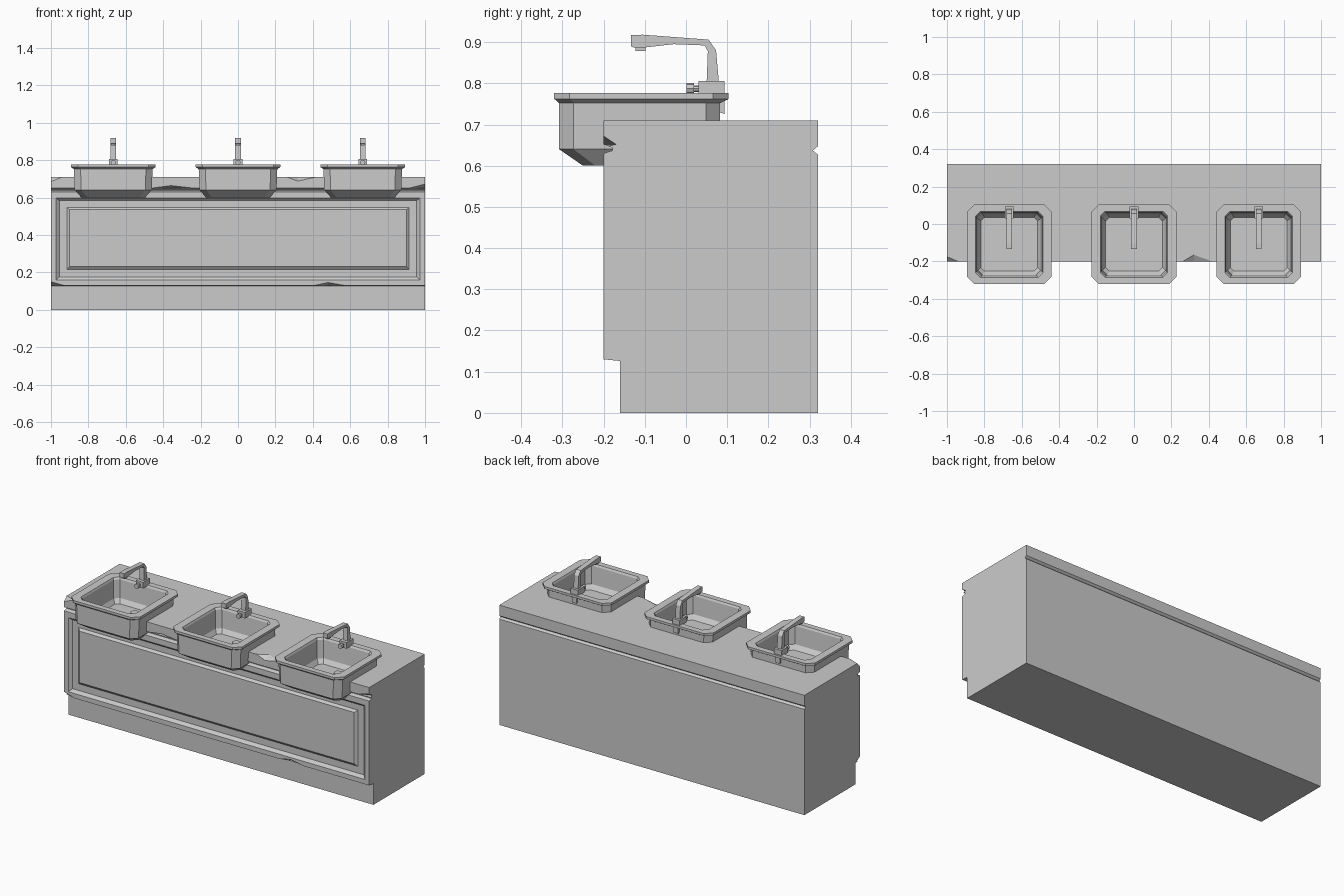
import bpy, bmesh
from mathutils import Vector

if "Cube" in bpy.data.objects:
    bpy.data.objects.remove(bpy.data.objects["Cube"])


def make(name, bm):
    bmesh.ops.recalc_face_normals(bm, faces=bm.faces)
    me = bpy.data.meshes.new(name)
    bm.to_mesh(me)
    bm.free()
    ob = bpy.data.objects.new(name, me)
    bpy.context.collection.objects.link(ob)
    return ob


def loft(name, rings):
    """Skin a list of equal-length point rings and cap both ends."""
    bm = bmesh.new()
    vs = [[bm.verts.new(p) for p in r] for r in rings]
    n = len(vs[0])
    for a, b in zip(vs, vs[1:]):
        for i in range(n):
            j = (i + 1) % n
            bm.faces.new((a[i], a[j], b[j], b[i]))
    bm.faces.new(vs[0])
    bm.faces.new(vs[-1])
    return make(name, bm)


def extrude_yz(name, pts, x0, x1):
    return loft(name, [[(x, y, z) for y, z in pts] for x in (x0, x1)])


def box(name, x0, x1, y0, y1, z0, z1):
    return extrude_yz(name, [(y0, z0), (y1, z0), (y1, z1), (y0, z1)], x0, x1)


def cylinder(name, centre, r, depth, axis, sides=8):
    bm = bmesh.new()
    bmesh.ops.create_cone(bm, cap_ends=True, segments=sides, radius1=r, radius2=r, depth=depth)
    q = Vector((0, 0, 1)).rotation_difference(Vector(axis))
    for v in bm.verts:
        v.co = q @ v.co + Vector(centre)
    return make(name, bm)


def octagon(cx, hx, y0, y1, c, z):
    """Rectangle with chamfered corners."""
    return [(cx + x, y, z) for x, y in (
        (-hx + c, y0), (hx - c, y0), (hx, y0 + c), (hx, y1 - c),
        (hx - c, y1), (-hx + c, y1), (-hx, y1 - c), (-hx, y0 + c))]


def cut(ob, cutter):
    mod = ob.modifiers.new("cut", 'BOOLEAN')
    mod.operation, mod.solver, mod.object = 'DIFFERENCE', 'EXACT', cutter
    dg = bpy.context.evaluated_depsgraph_get()
    me = bpy.data.meshes.new_from_object(ob.evaluated_get(dg))
    ob.modifiers.clear()
    ob.data = me
    bpy.data.objects.remove(cutter)


def chip(ob, x0, xm, x1, z, dy, dz):
    """Knock a small faceted chip out of a front edge at height z."""
    s = 1 if dz < 0 else -1
    bm = bmesh.new()
    for p in ((x0, -0.2, z), (x1, -0.2, z), (xm, -0.2 + dy, z),
              (xm, -0.2, z + dz), (xm, -0.21, z + s * 0.01)):
        bm.verts.new(p)
    bmesh.ops.convex_hull(bm, input=bm.verts)
    cut(ob, make("chip_cutter", bm))


# Cabinet with toe recess and a groove under the counter, front and back
cabinet = extrude_yz("cabinet", [
    (-0.16, 0), (0.32, 0), (0.32, 0.627), (0.308, 0.637), (0.32, 0.647), (0.32, 0.71),
    (-0.2, 0.71), (-0.2, 0.652), (-0.178, 0.643), (-0.178, 0.637), (-0.2, 0.63),
    (-0.2, 0.13), (-0.16, 0.126)], -1, 1)

# Front recess with raised centre panel
cut(cabinet, loft("panel_cutter", [
    [(-hx, y, z0), (hx, y, z0), (hx, y, z1), (-hx, y, z1)] for hx, z0, z1, y in (
        (0.972, 0.158, 0.597, -0.25), (0.972, 0.158, 0.597, -0.2),
        (0.955, 0.175, 0.583, -0.185), (0.915, 0.215, 0.548, -0.185),
        (0.90, 0.23, 0.535, -0.197))]))

# Worn chips along the front edges
chip(cabinet, 0.26, 0.32, 0.42, 0.71, 0.035, -0.022)
chip(cabinet, -1.06, -1.0, -0.94, 0.71, 0.025, -0.025)
chip(cabinet, -0.45, -0.36, -0.25, 0.652, 0.03, 0.012)
chip(cabinet, 0.92, 1.0, 1.08, 0.652, 0.03, 0.02)
chip(cabinet, 0.41, 0.48, 0.57, 0.13, 0.03, 0.016)
chip(cabinet, -1.06, -1.0, -0.93, 0.13, 0.03, 0.02)

for i, cx in enumerate((-0.667, 0, 0.667), 1):
    # Counter opening for the basin
    cut(cabinet, loft("basin_cutter", [
        octagon(cx, 0.168, -0.25, 0.03, 0.03, 0.604),
        octagon(cx, 0.206, -0.304, 0.079, 0.034, 0.642),
        octagon(cx, 0.206, -0.304, 0.079, 0.034, 0.76)]))

    # Basin: outside, rim, inside, floor
    loft(f"basin_{i}", [
        octagon(cx, 0.17, -0.25, 0.03, 0.03, 0.60),
        octagon(cx, 0.206, -0.308, 0.083, 0.035, 0.64),
        octagon(cx, 0.21, -0.308, 0.083, 0.035, 0.752),
        octagon(cx, 0.222, -0.317, 0.10, 0.037, 0.76),
        octagon(cx, 0.226, -0.32, 0.103, 0.037, 0.762),
        octagon(cx, 0.226, -0.32, 0.103, 0.037, 0.776),
        octagon(cx, 0.18, -0.286, 0.068, 0.025, 0.776),
        octagon(cx, 0.175, -0.28, 0.062, 0.025, 0.765),
        octagon(cx, 0.168, -0.272, 0.054, 0.025, 0.66),
        octagon(cx, 0.152, -0.252, 0.036, 0.02, 0.635)])
    cylinder(f"drain_{i}", (cx, -0.015, 0.636), 0.024, 0.008, (0, 0, 1))

    # Tap: base with rear lip, spout, nozzle, knob
    box(f"tap_base_{i}", cx - 0.024, cx + 0.024, 0.03, 0.094, 0.77, 0.806)
    extrude_yz(f"tap_lip_{i}", [(0.082, 0.73), (0.094, 0.725), (0.094, 0.78), (0.082, 0.78)],
               cx - 0.015, cx + 0.015)
    extrude_yz(f"tap_spout_{i}", [
        (0.05, 0.80), (0.08, 0.80), (0.073, 0.88), (0.055, 0.906), (-0.105, 0.918),
        (-0.134, 0.917), (-0.134, 0.89), (-0.128, 0.887), (-0.10, 0.887),
        (-0.03, 0.895), (0.045, 0.892), (0.053, 0.878)], cx - 0.015, cx + 0.015)
    box(f"tap_nozzle_{i}", cx - 0.01, cx + 0.01, -0.122, -0.098, 0.879, 0.89)
    cylinder(f"knob_stem_{i}", (cx, 0.025, 0.787), 0.008, 0.02, (0, 1, 0))
    cylinder(f"knob_{i}", (cx, 0.01, 0.787), 0.014, 0.018, (0, 1, 0))
